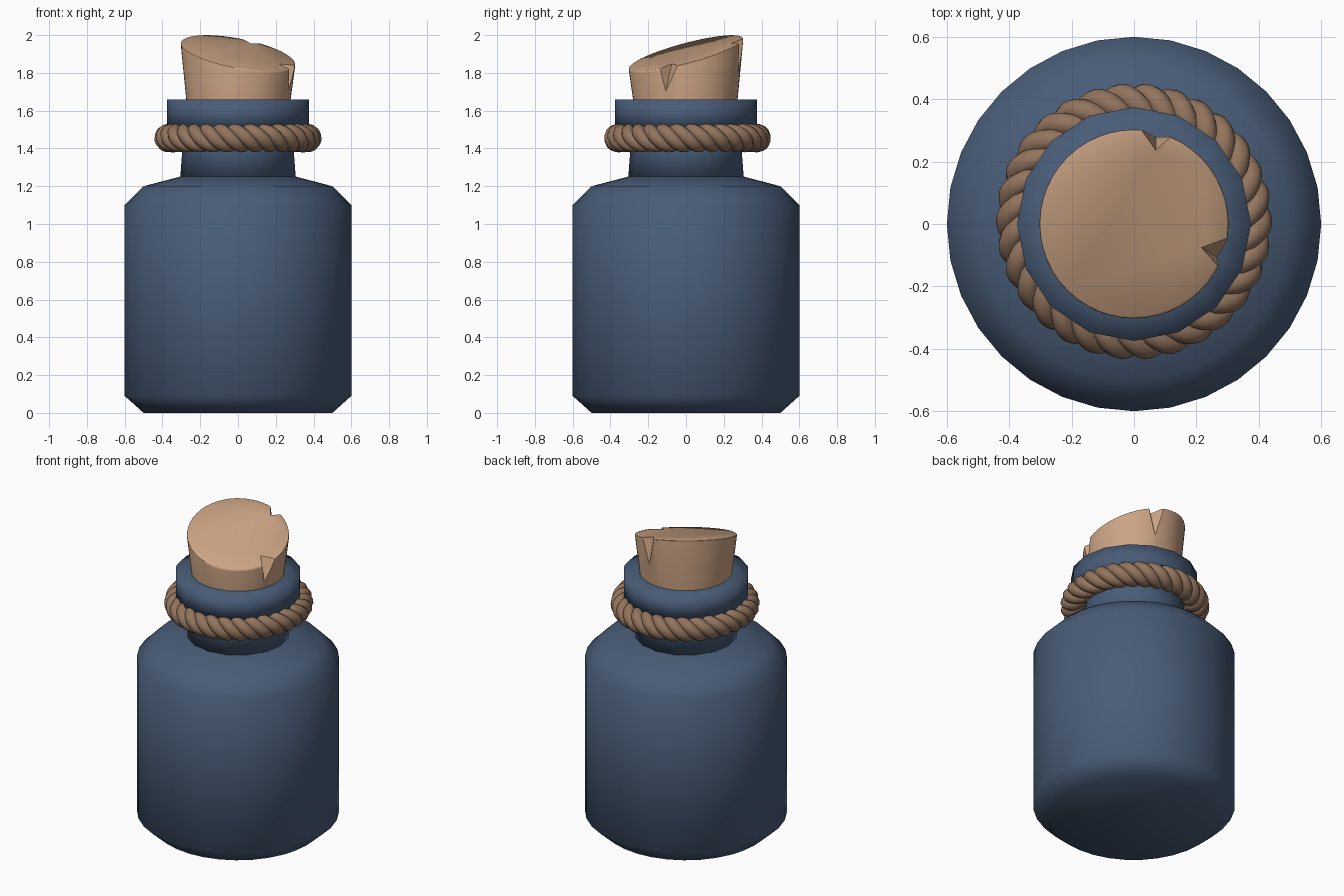
import bpy, bmesh, math
from mathutils import Vector

if "Cube" in bpy.data.objects:
    bpy.data.objects.remove(bpy.data.objects["Cube"])

def material(name, rgb):
    m = bpy.data.materials.new(name)
    m.diffuse_color = (*rgb, 1)
    m.use_nodes = True
    m.node_tree.nodes["Principled BSDF"].inputs["Base Color"].default_value = m.diffuse_color
    return m

BLUE = material("blue glass", (0.065, 0.107, 0.185))
CORK = material("cork tan", (0.60, 0.37, 0.23))
ROPE = material("rope brown", (0.29, 0.175, 0.11))

def make_object(name, bm, mat, smooth=True):
    bmesh.ops.recalc_face_normals(bm, faces=bm.faces)
    mesh = bpy.data.meshes.new(name)
    bm.to_mesh(mesh)
    bm.free()
    mesh.materials.append(mat)
    for p in mesh.polygons:
        p.use_smooth = smooth
    ob = bpy.data.objects.new(name, mesh)
    bpy.context.collection.objects.link(ob)
    return ob

def lathe(name, profile, sides, mat, height=None):
    """Spin (radius, z) points about z; height(x, y, z) may shift a ring."""
    bm = bmesh.new()
    rings = []
    for r, z in profile:
        ring = []
        for i in range(sides):
            a = 2 * math.pi * i / sides
            x, y = r * math.cos(a), r * math.sin(a)
            ring.append(bm.verts.new((x, y, height(x, y, z) if height else z)))
        rings.append(ring)
    for a, b in zip(rings, rings[1:]):
        for i in range(sides):
            j = (i + 1) % sides
            bm.faces.new((a[i], a[j], b[j], b[i]))
    bm.faces.new(rings[0])
    bm.faces.new(rings[-1])
    return make_object(name, bm, mat)

def activate(ob):
    bpy.ops.object.select_all(action='DESELECT')
    ob.select_set(True)
    bpy.context.view_layer.objects.active = ob

# Bottle: body, neck and lip
lathe("bottle_body", [(0.5, 0), (0.6, 0.09), (0.6, 1.1), (0.5, 1.2), (0.29, 1.255)], 32, BLUE)
lathe("bottle_neck", [(0.306, 1.24), (0.285, 1.53)], 16, BLUE)
lathe("bottle_lip", [(0.285, 1.5), (0.375, 1.5), (0.375, 1.66), (0.26, 1.66)], 16, BLUE)

# Cork with a slanted top and a slightly softened rim
def slant(x, y, z):
    return z - 0.18 * x + 0.26 * y if z > 1.7 else z

cork = lathe("cork", [(0.26, 1.52), (0.303, 1.895), (0.302, 1.902), (0.296, 1.906)], 48, CORK, slant)

# Chips cut out of the cork rim: left, right and inner corner at the top, point below
def chip(left, right, inner, tip):
    tip, inner = Vector(tip), Vector(inner)
    top = [inner] + [inner + 1.5 * (Vector(p) - inner) for p in (left, right)]
    pts = [tip] + [tip + 1.6 * (p - tip) for p in top]
    bm = bmesh.new()
    v = [bm.verts.new(p) for p in pts]
    for f in ((0, 1, 2), (0, 2, 3), (0, 3, 1), (1, 3, 2)):
        bm.faces.new([v[i] for i in f])
    cutter = make_object("chip_cutter", bm, CORK, False)
    cutter.hide_render = True
    mod = cork.modifiers.new("chip", 'BOOLEAN')
    mod.operation = 'DIFFERENCE'
    mod.solver = 'EXACT'
    mod.object = cutter
    activate(cork)
    bpy.ops.object.modifier_apply(modifier=mod.name)
    bpy.data.objects.remove(cutter)

chip((0.30, -0.045, 1.84), (0.27, -0.135, 1.82), (0.215, -0.075, 1.85), (0.268, -0.108, 1.70))
chip((0.025, 0.30, 1.98), (0.12, 0.28, 1.96), (0.07, 0.235, 1.96), (0.07, 0.28, 1.78))
activate(cork)
bpy.ops.object.shade_smooth_by_angle(angle=math.radians(40))

# Rope: three strands twisted around a ring under the lip
STRANDS, TWISTS, STEPS = 3, 10, 240
for s in range(STRANDS):
    cu = bpy.data.curves.new("rope_strand", 'CURVE')
    cu.dimensions = '3D'
    cu.bevel_depth = 0.037
    cu.bevel_resolution = 3
    sp = cu.splines.new('POLY')
    sp.points.add(STEPS - 1)
    sp.use_cyclic_u = True
    sp.use_smooth = True
    for i in range(STEPS):
        t = 2 * math.pi * i / STEPS
        phi = -TWISTS * t + 2 * math.pi * s / STRANDS
        r = 0.367 + 0.039 * math.cos(phi)
        sp.points[i].co = (r * math.cos(t), r * math.sin(t) + 0.008,
                           1.455 + 0.039 * math.sin(phi), 1)
    cu.materials.append(ROPE)
    ob = bpy.data.objects.new("rope_strand_%d" % (s + 1), cu)
    bpy.context.collection.objects.link(ob)
    activate(ob)
    bpy.ops.object.convert(target='MESH')
